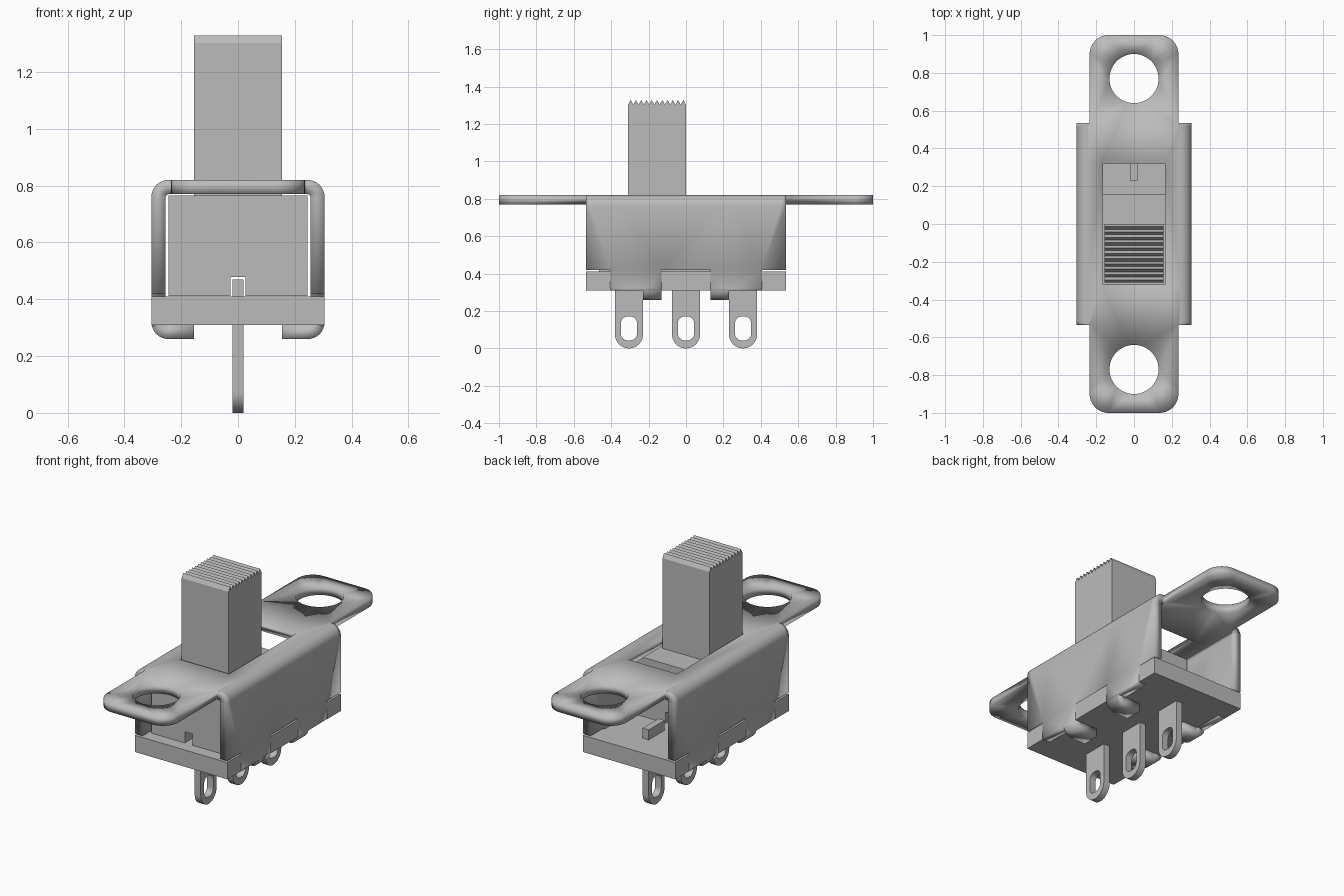
import bpy, bmesh
from math import sin, cos, pi
from mathutils import Vector

if "Cube" in bpy.data.objects:
    bpy.data.objects.remove(bpy.data.objects["Cube"])

grey = bpy.data.materials.new("plain grey")
grey.use_nodes = True
grey.diffuse_color = (0.5, 0.5, 0.5, 1)
grey.node_tree.nodes["Principled BSDF"].inputs["Base Color"].default_value = (0.5, 0.5, 0.5, 1)


def arc(cx, cy, r, start, end, n=10):
    return [(cx + r * cos(start + (end - start) * i / n),
             cy + r * sin(start + (end - start) * i / n)) for i in range(n + 1)]


def rounded_rect(x0, x1, y0, y1, r):
    return (arc(x0 + r, y0 + r, r, pi, 1.5 * pi) + arc(x1 - r, y0 + r, r, 1.5 * pi, 2 * pi)
            + arc(x1 - r, y1 - r, r, 0, pi / 2) + arc(x0 + r, y1 - r, r, pi / 2, pi))


def rect(x0, x1, y0, y1):
    return [(x0, y0), (x1, y0), (x1, y1), (x0, y1)]


def fill(outlines):
    """Flat sheet: the first outline is the border, the others are holes."""
    bm = bmesh.new()
    for pts in outlines:
        vs = [bm.verts.new((a, b, 0)) for a, b in pts]
        for i, v in enumerate(vs):
            bm.edges.new((vs[i - 1], v))
    bmesh.ops.triangle_fill(bm, use_beauty=True, edges=bm.edges[:], normal=(0, 0, 1))
    return bm


def finish(bm, name):
    mesh = bpy.data.meshes.new(name)
    bm.to_mesh(mesh)
    bm.free()
    obj = bpy.data.objects.new(name, mesh)
    bpy.context.collection.objects.link(obj)
    mesh.materials.append(grey)
    return obj


def smooth(obj):
    bpy.ops.object.select_all(action='DESELECT')
    obj.select_set(True)
    bpy.context.view_layer.objects.active = obj
    bpy.ops.object.shade_smooth_by_angle(angle=pi / 6)


def prism(name, outlines, axes, lo, hi):
    """Extrude outlines drawn on axes[0], axes[1] along axes[2]."""
    bm = fill(outlines)
    ext = bmesh.ops.extrude_face_region(bm, geom=bm.faces[:])["geom"]
    top = {v for v in ext if isinstance(v, bmesh.types.BMVert)}
    for v in bm.verts:
        local = (v.co.x, v.co.y, hi if v in top else lo)
        v.co = [local[axes.index(k)] for k in "xyz"]
    bmesh.ops.recalc_face_normals(bm, faces=bm.faces[:])
    return finish(bm, name)


# Sheet metal bracket: flat pattern with holes, folded twice on each side
HALF, R, WALL = 0.245, 0.06, 0.44
ARC = R * pi / 2
FOLD1, FOLD2 = HALF + ARC, HALF + ARC + WALL
slit, skirt, tab = FOLD1 + 0.34, FOLD2 + 0.01, FOLD2 + ARC + 0.09
quarter = [(slit, 0.13), (tab, 0.13), (tab, 0.23), (skirt, 0.23), (skirt, 0.405),
           (slit, 0.405), (slit, 0.535), (0.235, 0.535)] + arc(0.135, 0.9, 0.1, 0, pi / 2)
half = quarter + [(-u, v) for u, v in reversed(quarter)]
border = half + [(-u, -v) for u, v in half]
holes = [arc(0, y, 0.13, 0, 2 * pi, 48)[:-1] for y in (-0.77, 0.77)]
bm = fill([border, rect(-0.165, 0.165, -0.32, 0.32)] + holes)
STEPS = 8
for start in (HALF, FOLD2):
    for i in range(STEPS + 1):
        for side in (-1, 1):
            bmesh.ops.bisect_plane(bm, geom=bm.verts[:] + bm.edges[:] + bm.faces[:], dist=1e-5,
                                   plane_co=(side * (start + ARC * i / STEPS), 0, 0),
                                   plane_no=(1, 0, 0))


def fold(u):
    """Position on the folded profile at distance u along the sheet."""
    a1 = min(max(u - HALF, 0), ARC) / R
    a2 = min(max(u - FOLD2, 0), ARC) / R
    x = min(u, HALF) + R * sin(a1) - R * (1 - cos(a2)) - max(u - FOLD2 - ARC, 0)
    z = 0.82 - R * (1 - cos(a1)) - min(max(u - FOLD1, 0), WALL) - R * sin(a2)
    return x, z


for v in bm.verts:
    x, z = fold(abs(v.co.x))
    v.co = Vector((x if v.co.x > 0 else -x, v.co.y, z))
bm.normal_update()
if max(bm.faces, key=lambda f: f.calc_center_median().z).normal.z < 0:
    bmesh.ops.reverse_faces(bm, faces=bm.faces[:])
bracket = finish(bm, "bracket")
mod = bracket.modifiers.new("thickness", 'SOLIDIFY')
mod.thickness = 0.05
mod.offset = -1
mod.use_even_offset = True
smooth(bracket)

# Insulating base with recesses for the bracket skirts
q = [(0.305, 0.13), (0.255, 0.13), (0.255, 0.405), (0.305, 0.405), (0.305, 0.535)]
side = [(x, -y) for x, y in reversed(q)] + q
prism("base", [side + [(-x, -y) for x, y in side]], "xyz", 0.31, 0.41)

# Solder terminals passing through the base
for name, y in (("front_terminal", -0.305), ("middle_terminal", 0), ("back_terminal", 0.305)):
    blade = arc(y, 0.075, 0.075, pi, 2 * pi, 20) + [(y + 0.075, 0.47), (y - 0.075, 0.47)]
    eye = rounded_rect(y - 0.043, y + 0.043, 0.043, 0.17, 0.035)
    smooth(prism(name, [blade, eye], "yzx", -0.02, 0.02))

# Sliding block, grooved underneath to clear the terminals
groove = [(0.245, 0.412), (0.245, 0.765), (-0.245, 0.765), (-0.245, 0.412),
          (-0.026, 0.412), (-0.026, 0.478), (0.026, 0.478), (0.026, 0.412)]
prism("slider_block", [groove], "xzy", -0.465, 0.155)

# Handle with a ridged top
TEETH = 11
pitch = 0.31 / TEETH
ridges = [(-0.31 + pitch * i / 2, 1.328 if i % 2 else 1.303) for i in range(2 * TEETH + 1)]
prism("slider_handle", [[(0, 0.76), (-0.31, 0.76)] + ridges], "yzx", -0.155, 0.155)
